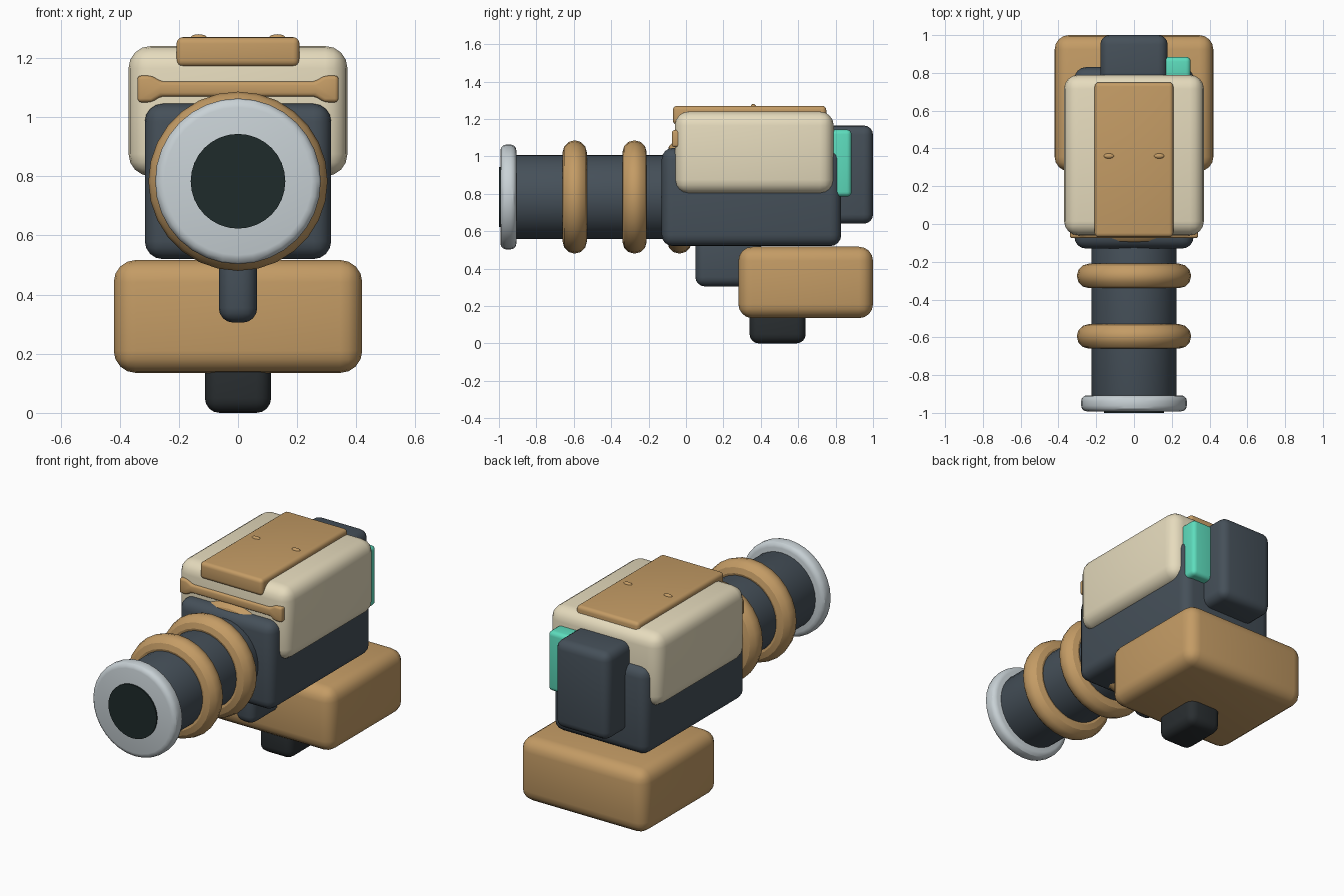
import bpy
import bmesh
from math import pi
from mathutils import Matrix

if "Cube" in bpy.data.objects:
    bpy.data.objects.remove(bpy.data.objects["Cube"])


def material(name, rgb):
    m = bpy.data.materials.new(name)
    m.diffuse_color = (*rgb, 1)
    m.use_nodes = True
    m.node_tree.nodes["Principled BSDF"].inputs["Base Color"].default_value = m.diffuse_color
    return m


TAN = material("tan", (0.55, 0.33, 0.13))
CREAM = material("cream", (0.79, 0.71, 0.51))
SLATE = material("slate", (0.06, 0.08, 0.10))
SILVER = material("silver", (0.58, 0.64, 0.67))
GLASS = material("glass", (0.013, 0.024, 0.024))
TEAL = material("teal", (0.11, 0.72, 0.51))
BLACK = material("black", (0.022, 0.027, 0.03))
AXIS_Z = 0.783  # height of the lens axis


def finish(obj, name, mat, bevel=0.0, segments=3):
    obj.name = name
    obj.data.materials.append(mat)
    bpy.ops.object.select_all(action='DESELECT')
    bpy.context.view_layer.objects.active = obj
    obj.select_set(True)
    if bevel:
        mod = obj.modifiers.new("bevel", 'BEVEL')
        mod.width, mod.segments, mod.limit_method = bevel, segments, 'ANGLE'
        bpy.ops.object.modifier_apply(modifier=mod.name)
    bpy.ops.object.shade_smooth_by_angle(angle=pi / 6)
    return obj


def from_bmesh(bm):
    mesh = bpy.data.meshes.new("part")
    bmesh.ops.recalc_face_normals(bm, faces=bm.faces)
    bm.to_mesh(mesh)
    bm.free()
    obj = bpy.data.objects.new("part", mesh)
    bpy.context.collection.objects.link(obj)
    return obj


def box(name, xs, ys, zs, mat, bevel):
    """Rounded box given by its extents."""
    bm = bmesh.new()
    spans = (xs, ys, zs)
    centre = [(a + b) / 2 for a, b in spans]
    size = [b - a for a, b in spans]
    bmesh.ops.create_cube(bm, size=1, matrix=Matrix.Translation(centre) @ Matrix.Diagonal((*size, 1)))
    return finish(from_bmesh(bm), name, mat, bevel, 4)


def disc(name, radius, y0, y1, mat, bevel=0.0, sides=32):
    """Cylinder along the lens axis."""
    bpy.ops.mesh.primitive_cylinder_add(vertices=sides, radius=radius, depth=y1 - y0,
                                        location=(0, (y0 + y1) / 2, AXIS_Z), rotation=(pi / 2, 0, 0))
    return finish(bpy.context.object, name, mat, bevel)


# Main housing, upper shell and top plate
box("housing", (-0.315, 0.315), (-0.13, 0.83), (0.52, 1.045), SLATE, 0.06)
box("upper_shell", (-0.37, 0.37), (-0.06, 0.79), (0.80, 1.24), CREAM, 0.075)
box("top_plate", (-0.208, 0.208), (-0.07, 0.75), (1.17, 1.27), TAN, 0.022)

# Two rivets on the top plate
for side in (-1, 1):
    bpy.ops.mesh.primitive_uv_sphere_add(segments=16, ring_count=8, radius=1, location=(side * 0.133, 0.36, 1.268))
    bpy.context.object.scale = (0.028, 0.014, 0.012)
    finish(bpy.context.object, "rivet", TAN)

# Front trim strip with flared ends, mirrored outline pushed back
half = [(0.26, 1.07), (0.292, 1.05), (0.34, 1.05), (0.34, 1.14), (0.292, 1.14), (0.26, 1.12)]
outline = half + [(-x, z) for x, z in reversed(half)]
bm = bmesh.new()
face = bm.faces.new([bm.verts.new((x, -0.075, z)) for x, z in outline])
solid = bmesh.ops.extrude_face_region(bm, geom=[face])
bmesh.ops.translate(bm, vec=(0, 0.085, 0), verts=[v for v in solid["geom"] if isinstance(v, bmesh.types.BMVert)])
finish(from_bmesh(bm), "front_trim", TAN, 0.013)

# Lens barrel, rings, rim and glass
disc("lens_barrel", 0.225, -0.915, 0.0, SLATE, 0.012)
for y in (-0.595, -0.275, -0.035):
    bpy.ops.mesh.primitive_torus_add(major_radius=0.238, minor_radius=0.065, major_segments=28, minor_segments=12,
                                     location=(0, y, AXIS_Z), rotation=(pi / 2, 0, 0))
    finish(bpy.context.object, "lens_ring", TAN)
disc("lens_rim", 0.28, -0.992, -0.907, SILVER, 0.03)
disc("lens_glass", 0.16, -1.0, -0.95, GLASS)

# Rear pack and side tab
box("rear_pack", (-0.178, 0.178), (0.70, 1.0), (0.64, 1.165), SLATE, 0.05)
box("side_tab", (0.12, 0.30), (0.76, 0.885), (0.785, 1.143), TEAL, 0.025)

# Neck, base block and foot
box("neck", (-0.065, 0.065), (0.05, 0.40), (0.305, 0.60), SLATE, 0.05)
box("base_block", (-0.42, 0.42), (0.28, 1.0), (0.135, 0.517), TAN, 0.075)
box("foot", (-0.112, 0.112), (0.34, 0.64), (0.0, 0.22), BLACK, 0.05)
